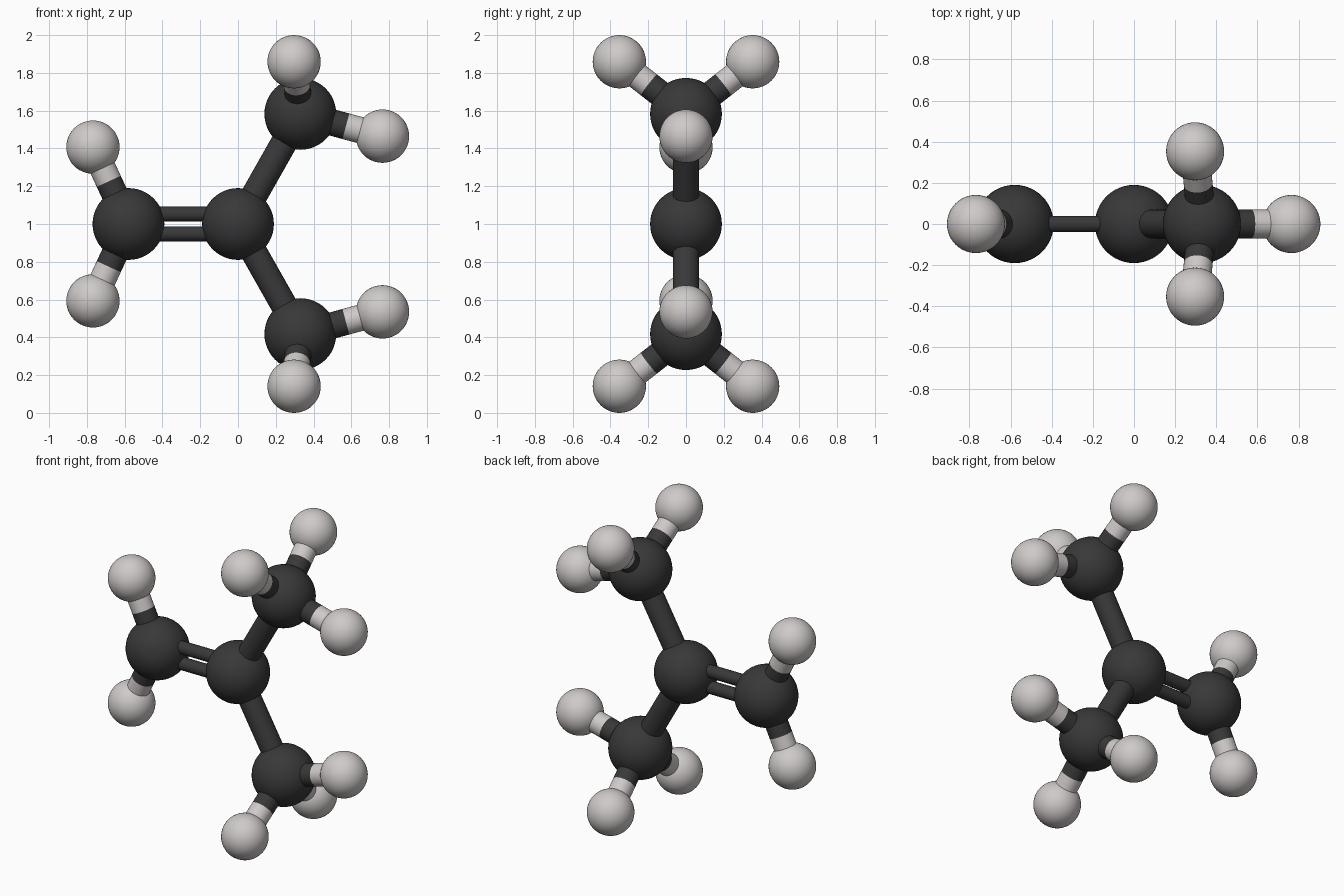
import bpy
from mathutils import Vector

if "Cube" in bpy.data.objects:
    bpy.data.objects.remove(bpy.data.objects["Cube"])


def material(name, colour):
    m = bpy.data.materials.new(name)
    m.diffuse_color = (*colour, 1)
    m.use_nodes = True
    m.node_tree.nodes["Principled BSDF"].inputs["Base Color"].default_value = m.diffuse_color
    return m


DARK = material("charcoal", (0.04, 0.04, 0.04))
PALE = material("pale grey", (0.62, 0.59, 0.58))
C_RADIUS, H_RADIUS, BOND = 0.19, 0.141, 0.07


def finish(name, mat):
    ob = bpy.context.object
    ob.name = name
    ob.data.materials.append(mat)
    bpy.ops.object.shade_smooth_by_angle()
    return ob


def ball(name, pos, radius, mat):
    bpy.ops.mesh.primitive_uv_sphere_add(segments=48, ring_count=24, radius=radius, location=pos)
    finish(name, mat)


def rod(name, a, b, radius, mat):
    d = b - a
    bpy.ops.mesh.primitive_cylinder_add(vertices=32, radius=radius, depth=d.length, location=(a + b) / 2,
                                        rotation=d.to_track_quat('Z', 'Y').to_euler(),
                                        end_fill_type='NOTHING')
    finish(name, mat)


def hydrogen(name, carbon, pos):
    # Bond is dark on the carbon half and pale on the hydrogen half
    d = (pos - carbon).normalized()
    start, end = carbon + d * C_RADIUS * 0.9, pos - d * H_RADIUS * 0.85
    mid = (carbon + d * C_RADIUS + pos - d * H_RADIUS) / 2
    ball(name, pos, H_RADIUS, PALE)
    rod(name + "_bond_dark", start, mid, BOND, DARK)
    rod(name + "_bond_pale", mid, end, BOND, PALE)


# Central pair of carbons with the double bond
centre, left = Vector((0, 0, 1)), Vector((-0.58, 0, 1))
ball("centre_carbon", centre, C_RADIUS, DARK)
ball("left_carbon", left, C_RADIUS, DARK)
for s in (-1, 1):
    off = Vector((0, 0, 0.052 * s))
    rod("double_bond", left + off + Vector((0.16, 0, 0)), centre + off - Vector((0.16, 0, 0)), 0.04, DARK)

# Upper and lower halves mirrored about z = 1
for s, side in ((1, "upper"), (-1, "lower")):
    carbon = Vector((0.33, 0, 1 + 0.583 * s))
    d = (carbon - centre).normalized()
    ball(side + "_carbon", carbon, C_RADIUS, DARK)
    rod(side + "_carbon_bond", centre + d * 0.16, carbon - d * 0.16, BOND, DARK)
    hydrogen(side + "_left_hydrogen", left, Vector((-0.768, 0, 1 + 0.407 * s)))
    hydrogen(side + "_right_hydrogen", carbon, Vector((0.765, 0, 1 + 0.465 * s)))
    for y in (-0.353, 0.353):
        hydrogen(side + "_outer_hydrogen", carbon, Vector((0.297, y, 1 + 0.859 * s)))
